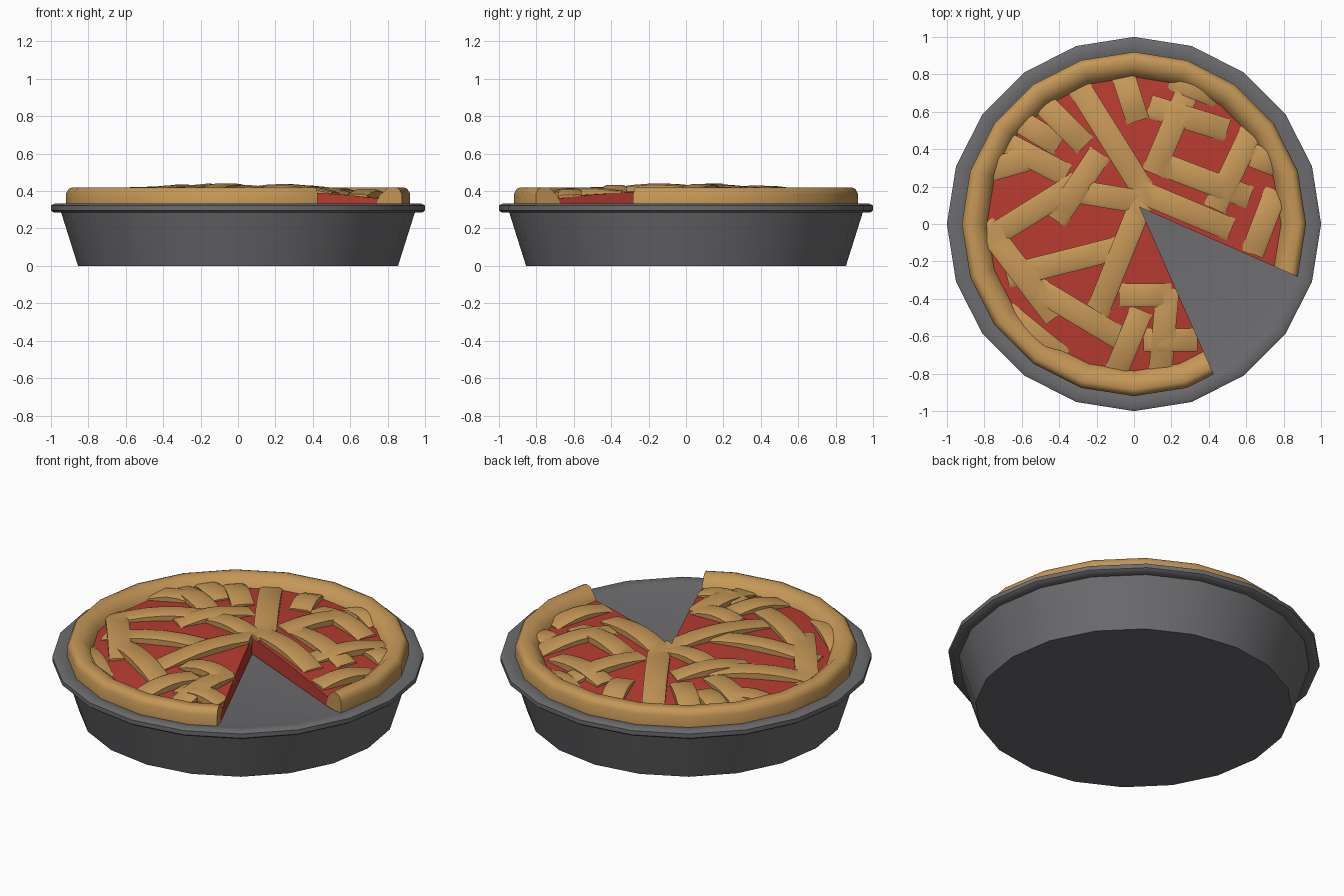
import bpy, bmesh, math
from mathutils import Vector

if "Cube" in bpy.data.objects:
    bpy.data.objects.remove(bpy.data.objects["Cube"])

SIDES = 20


def material(name, rgb):
    m = bpy.data.materials.new(name)
    m.diffuse_color = (*rgb, 1)
    m.use_nodes = True
    m.node_tree.nodes["Principled BSDF"].inputs["Base Color"].default_value = m.diffuse_color
    return m


CRUST = material("golden crust", (0.56, 0.31, 0.095))
CHERRY = material("red filling", (0.48, 0.045, 0.03))
METAL = material("dark grey tin", (0.15, 0.15, 0.16))


def finish(bm, name, mat, angle=40):
    bmesh.ops.recalc_face_normals(bm, faces=bm.faces)
    me = bpy.data.meshes.new(name)
    bm.to_mesh(me)
    bm.free()
    ob = bpy.data.objects.new(name, me)
    bpy.context.collection.objects.link(ob)
    me.materials.append(mat)
    shade(ob, angle)
    return ob


def shade(ob, angle):
    bpy.ops.object.select_all(action='DESELECT')
    ob.select_set(True)
    bpy.context.view_layer.objects.active = ob
    bpy.ops.object.shade_smooth_by_angle(angle=math.radians(angle))


def lathe(name, profile, mat, closed=False):
    """Revolve (radius, z) points; radius 0 makes a pole."""
    bm = bmesh.new()
    rings = []
    for r, z in profile:
        if r == 0:
            rings.append([bm.verts.new((0, 0, z))] * SIDES)
        else:
            rings.append([bm.verts.new((r * math.cos(2 * math.pi * i / SIDES),
                                        r * math.sin(2 * math.pi * i / SIDES), z))
                          for i in range(SIDES)])
    pairs = list(zip(rings, rings[1:]))
    if closed:
        pairs.append((rings[-1], rings[0]))
    for a, b in pairs:
        for i in range(SIDES):
            j = (i + 1) % SIDES
            bm.faces.new(list(dict.fromkeys((a[i], a[j], b[j], b[i]))))
    return finish(bm, name, mat)


def dome(r):
    return 0.405 - 0.045 * (r / 0.8) ** 2


# Pie tin with a rolled lip and a shallow floor seen in the missing slice
lathe("pie_tin", [(0, 0), (0.855, 0), (0.945, 0.285), (0.985, 0.285), (1, 0.297),
                  (1, 0.322), (0.98, 0.333), (0.93, 0.325), (0.82, 0.303), (0, 0.298)], METAL)

# Crust rim and domed filling
rim = lathe("crust_rim", [(0.92, 0.31), (0.92, 0.385), (0.905, 0.412), (0.885, 0.42),
                          (0.84, 0.418), (0.79, 0.375), (0.77, 0.31)], CRUST, closed=True)
filling = lathe("filling", [(0, 0.305), (0.83, 0.305), (0.83, dome(0.83)), (0.6, dome(0.6)),
                            (0.3, dome(0.3)), (0, dome(0))], CHERRY)

# Lattice strips: start and end of each centre line, seen from above
STRIPS = [
    (.10, .27, .30, .74), (.08, .63, .50, .50), (.43, .08, .64, .52), (.63, -.16, .76, .18),
    (.02, .18, .52, -.03), (-.20, -.48, .05, .14), (-.42, .02, -.18, .38), (-.68, -.28, -.05, -.12),
    (-.80, 0, -.42, -.50), (-.56, -.32, -.06, -.62), (-.78, -.08, -.30, .22), (-.74, .46, -.36, .26),
    (-.50, .66, -.26, .42), (-.30, .74, .05, .18), (-.06, .80, .02, .55), (-.10, -.80, .04, -.46),
    (.14, -.80, .18, -.34), (-.08, -.38, .20, -.38), (.15, .32, .62, .14), (-.66, .58, -.40, .42),
    (.45, .68, .20, .78), (-.70, -.46, -.38, -.72), (.60, .38, .80, .30), (.05, -.62, .34, -.62),
    (-.80, .28, -.52, .36), (-.34, .18, .02, .12),
]


def add_strip(bm, x1, y1, x2, y2, width=0.125, steps=6):
    a, b = Vector((x1, y1)), Vector((x2, y2))
    d = (b - a).normalized()
    side = Vector((-d.y, d.x)) * width / 2
    rows = []
    for k in range(steps + 1):
        t = k / steps
        c = a.lerp(b, t)
        top = dome(c.length) + 0.008 + 0.03 * math.sin(math.pi * t)
        row = []
        for s, z in ((-1, top - .045), (-1, top - .008), (-.7, top), (.7, top),
                     (1, top - .008), (1, top - .045)):
            p = c + side * s
            row.append(bm.verts.new((p.x, p.y, z)))
        rows.append(row)
    for p, q in zip(rows, rows[1:]):
        for i in range(6):
            j = (i + 1) % 6
            bm.faces.new((p[i], p[j], q[j], q[i]))
    bm.faces.new(rows[0])
    bm.faces.new(rows[-1][::-1])


bm = bmesh.new()
for s in STRIPS:
    add_strip(bm, *s)
lattice = finish(bm, "lattice_crust", CRUST)

# Wedge cutter for the missing slice
bm = bmesh.new()
apex, e1, e2 = Vector((.03, .09)), Vector((.87, -.28)), Vector((.42, -.79))
tri = [apex, apex + (e1 - apex) * 1.9, apex + (e2 - apex) * 1.9]
lo = [bm.verts.new((p.x, p.y, 0.2)) for p in tri]
hi = [bm.verts.new((p.x, p.y, 0.6)) for p in tri]
bm.faces.new(lo)
bm.faces.new(hi)
for i in range(3):
    j = (i + 1) % 3
    bm.faces.new((lo[i], lo[j], hi[j], hi[i]))
cutter = finish(bm, "slice_cutter", CRUST)

for ob in (rim, filling, lattice):
    mat = ob.data.materials[0]
    mod = ob.modifiers.new("slice", 'BOOLEAN')
    mod.operation = 'DIFFERENCE'
    mod.solver = 'EXACT'
    mod.use_self = ob is lattice
    mod.object = cutter
    bpy.context.view_layer.objects.active = ob
    bpy.ops.object.modifier_apply(modifier=mod.name)
    ob.data.materials.clear()
    ob.data.materials.append(mat)
    shade(ob, 40)

bpy.data.objects.remove(cutter)
